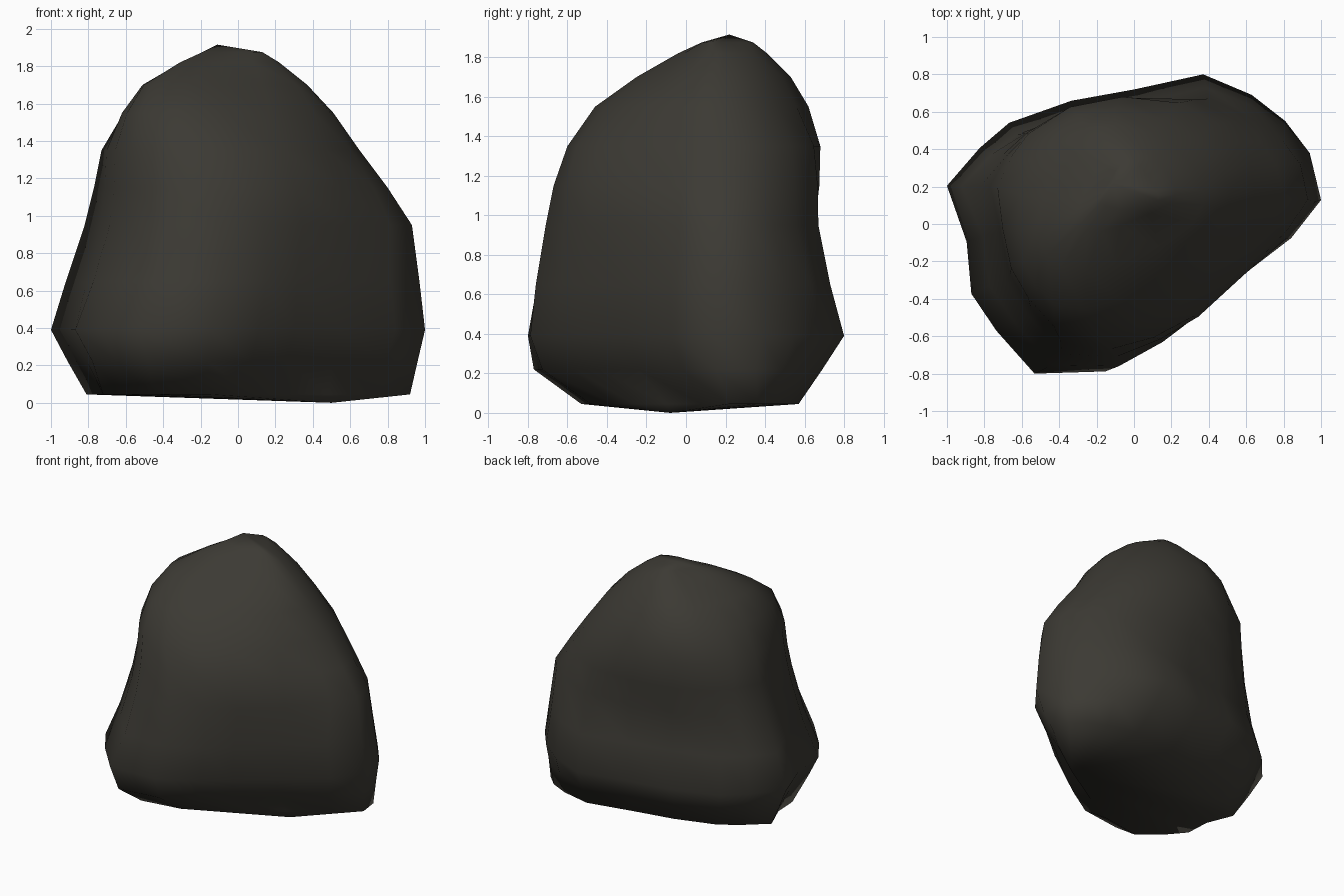
import bpy
import bmesh
from mathutils import Vector

if "Cube" in bpy.data.objects:
    bpy.data.objects.remove(bpy.data.objects["Cube"])

# Plan outline of the boulder at its widest level
OUTLINE = [(-1, .19), (-.82, .4), (-.66, .54), (-.33, .66), (0, .72),
           (.37, .8), (.63, .69), (.81, .55), (.94, .38), (1, .13),
           (.84, -.07), (.55, -.28), (.3, -.48), (.1, -.62), (-.17, -.77),
           (-.55, -.79), (-.75, -.57), (-.88, -.38), (-.9, -.11)]

# Reach of each level: height, then low/high along x, y and both diagonals
LEVELS = [
    (.045, -.81, .92, -.53, .57, -.72, .9, -.66, .5),
    (.22, -.91, .96, -.77, .69, -.89, .93, -.78, .58),
    (.39, -1, 1, -.8, .8, -.93, .95, -.86, .64),
    (.65, -.92, .97, -.76, .73, -.88, .965, -.84, .66),
    (.95, -.82, .93, -.71, .67, -.795, .91, -.79, .63),
    (1.15, -.77, .8, -.67, .675, -.73, .8, -.76, .58),
    (1.35, -.73, .65, -.6, .68, -.69, .695, -.74, .48),
    (1.55, -.62, .51, -.46, .62, -.61, .565, -.65, .36),
    (1.7, -.51, .37, -.25, .53, -.465, .46, -.54, .23),
    (1.82, -.31, .22, -.04, .41, -.28, .37, -.4, .1),
    (1.875, -.19, .13, .08, .34, -.06, .25, -.28, .01),
]
AXES = [Vector(a).normalized() for a in ((1, 0), (0, 1), (1, 1), (1, -1))]


def fit(points, centre, axis, low, high):
    """Stretch each side of the ring so it reaches low and high along axis."""
    offset = centre.dot(axis)
    reach = [p.dot(axis) - offset for p in points]
    up = (high - offset) / max(reach)
    down = (low - offset) / min(reach)
    return [p + axis * r * ((up if r > 0 else down) - 1)
            for p, r in zip(points, reach)]


def level_ring(level):
    limits = list(zip(level[1::2], level[2::2]))
    centre = Vector((sum(limits[0]) / 2, sum(limits[1]) / 2))
    # The plan grows rounder towards the top
    roundness = min(max(level[0] - .7, 0), .9)
    points = [centre + Vector(p).lerp(Vector(p).normalized(), roundness)
              for p in OUTLINE]
    for _ in range(8):
        for i in (2, 3, 0, 1):
            points = fit(points, centre, AXES[i], *limits[i])
    return points


# Boulder: stacked rings closed by a top and a bottom fan
bm = bmesh.new()
rings = [[bm.verts.new((p.x, p.y, level[0])) for p in level_ring(level)]
         for level in LEVELS]
count = len(OUTLINE)
for lower, upper in zip(rings, rings[1:]):
    for i in range(count):
        j = (i + 1) % count
        bm.faces.new((lower[i], lower[j], upper[j], upper[i]))
for ring, tip in ((rings[0], (.5, -.08, 0)), (rings[-1], (-.11, .22, 1.915))):
    vert = bm.verts.new(tip)
    for i in range(count):
        bm.faces.new((ring[i], ring[(i + 1) % count], vert))
bmesh.ops.recalc_face_normals(bm, faces=bm.faces)
for face in bm.faces:
    face.smooth = True

mesh = bpy.data.meshes.new("boulder")
bm.to_mesh(mesh)
bm.free()
boulder = bpy.data.objects.new("boulder", mesh)
bpy.context.collection.objects.link(boulder)

# Dark olive grey stone
stone = bpy.data.materials.new("dark_stone")
stone.use_nodes = True
colour = (.045, .042, .034, 1)
stone.diffuse_color = colour
stone.node_tree.nodes["Principled BSDF"].inputs["Base Color"].default_value = colour
mesh.materials.append(stone)
